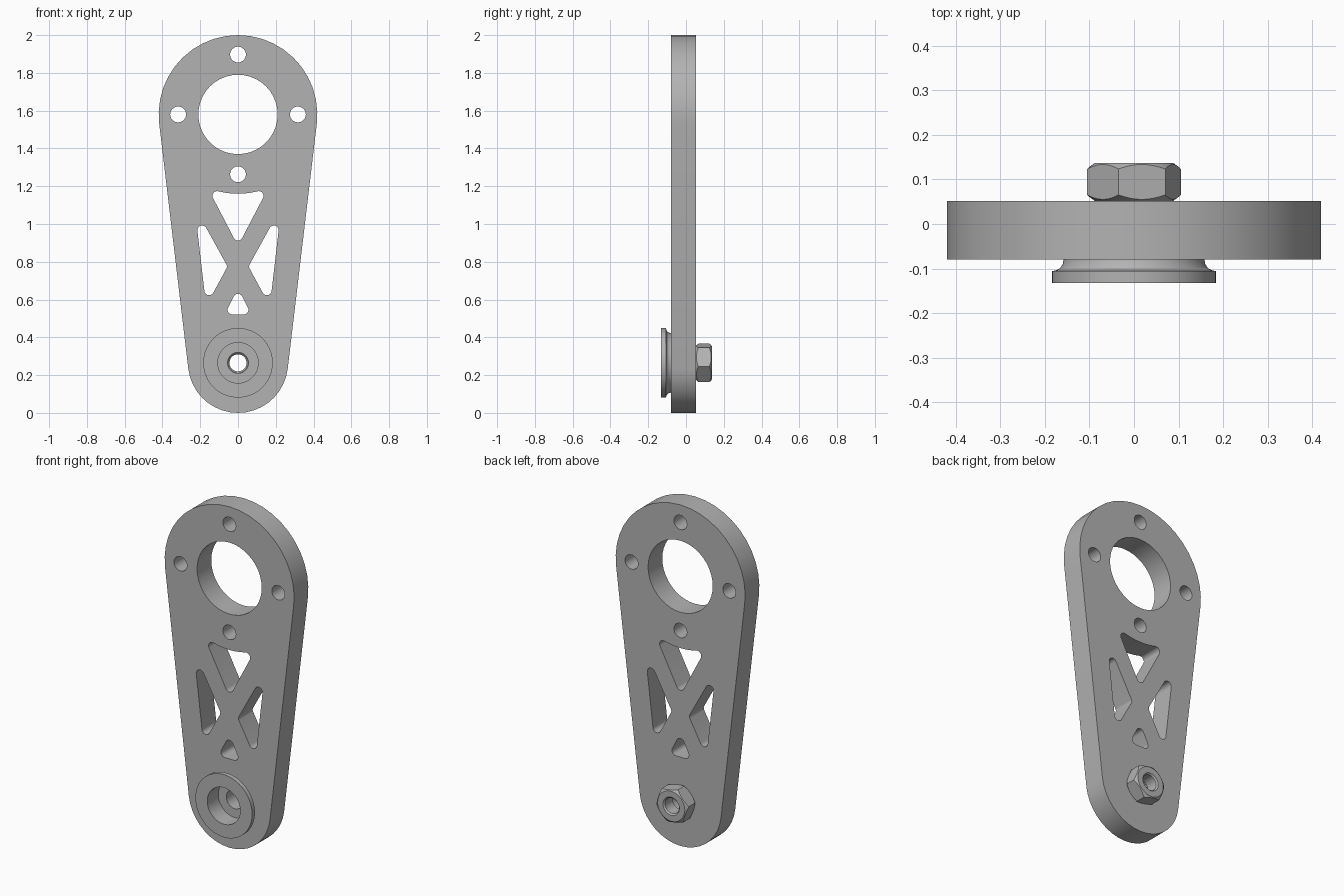
import bpy, bmesh
from math import sin, cos, pi, tau, acos, atan2, hypot, sqrt, radians
from mathutils import Matrix

if "Cube" in bpy.data.objects:
    bpy.data.objects.remove(bpy.data.objects["Cube"])

grey = bpy.data.materials.new("machined grey")
grey.use_nodes = True
colour = (0.45, 0.45, 0.45, 1)
grey.diffuse_color = colour
grey.node_tree.nodes["Principled BSDF"].inputs["Base Color"].default_value = colour

SEGMENTS = 40
FRONT, BACK = -0.08, 0.052      # plate faces
HUB_Z, RING_Z = 0.265, 1.58     # centres of the two rounded ends


def circle(x, z, r, n=SEGMENTS):
    return [(x + r * cos(tau * i / n), z + r * sin(tau * i / n)) for i in range(n)]


def rounded_loop(corners):
    """Outline stretched round counter-clockwise discs (x, z, radius)."""
    n = len(corners)
    normals = []
    for i, (x, z, r) in enumerate(corners):
        x2, z2, r2 = corners[(i + 1) % n]
        normals.append(atan2(z2 - z, x2 - x) - acos((r - r2) / hypot(x2 - x, z2 - z)))
    points = []
    for i, (x, z, r) in enumerate(corners):
        start = normals[i - 1]
        turn = (normals[i] - start) % tau
        if turn > 1.7 * pi:     # hollow corner: one mitred point
            angles = [start + (turn - tau) / 2]
        else:
            steps = max(4, round(turn / tau * SEGMENTS))
            angles = [start + turn * k / steps for k in range(steps + 1)]
        points += [(x + r * cos(a), z + r * sin(a)) for a in angles]
    return points


def make_object(name, bm):
    bmesh.ops.recalc_face_normals(bm, faces=bm.faces)
    mesh = bpy.data.meshes.new(name)
    bm.to_mesh(mesh)
    bm.free()
    mesh.materials.append(grey)
    ob = bpy.data.objects.new(name, mesh)
    bpy.context.collection.objects.link(ob)
    return ob


def extruded(name, loops, y0, y1):
    """Solid from an outline and its holes, between two depths."""
    bm = bmesh.new()
    for loop in loops:
        verts = [bm.verts.new((x, y0, z)) for x, z in loop]
        for i, v in enumerate(verts):
            bm.edges.new((verts[i - 1], v))
    bmesh.ops.triangle_fill(bm, edges=bm.edges[:], use_beauty=True)
    geom = bmesh.ops.extrude_face_region(bm, geom=bm.faces[:], use_keep_orig=True)["geom"]
    moved = [g for g in geom if isinstance(g, bmesh.types.BMVert)]
    bmesh.ops.translate(bm, verts=moved, vec=(0, y1 - y0, 0))
    return make_object(name, bm)


def turned(name, profile, steps=64):
    """Closed (radius, y) profile spun about the hub axis."""
    bm = bmesh.new()
    verts = [bm.verts.new((r, y, HUB_Z)) for r, y in profile]
    edges = [bm.edges.new((verts[i - 1], v)) for i, v in enumerate(verts)]
    bmesh.ops.spin(bm, geom=verts + edges, cent=(0, 0, HUB_Z), axis=(0, 1, 0),
                   angle=tau, steps=steps)
    bmesh.ops.remove_doubles(bm, verts=bm.verts, dist=1e-5)
    return make_object(name, bm)


def apply_boolean(target, other, operation):
    mod = target.modifiers.new("cut", "BOOLEAN")
    mod.object, mod.operation, mod.solver = other, operation, "EXACT"
    bpy.context.view_layer.objects.active = target
    bpy.ops.object.modifier_apply(modifier=mod.name)
    bpy.data.objects.remove(other)


def smooth(ob):
    bpy.ops.object.select_all(action="DESELECT")
    ob.select_set(True)
    bpy.context.view_layer.objects.active = ob
    bpy.ops.object.shade_smooth_by_angle(angle=radians(25))


# Plate outline, round holes and truss windows
outline = rounded_loop([(0, HUB_Z, 0.265), (0, RING_Z, 0.42)])
bolt_holes = [circle(0.317 * cos(a), RING_Z + 0.317 * sin(a), 0.042, 24)
              for a in (0, pi / 2, pi, 1.5 * pi)]
R = 0.025
top_arc = [(x, RING_Z - sqrt(0.445 ** 2 - x * x), R)
           for x in (0.11, 0.073, 0.037, 0, -0.037, -0.073, -0.11)]
top_window = rounded_loop([(0, 0.938, R)] + top_arc)
side_window = rounded_loop([(0.153, 0.648, R), (0.19, 0.967, R), (0.084, 0.775, R)])
mirrored_window = [(-x, z) for x, z in side_window]
small_window = rounded_loop([(-0.03, 0.546, R), (0.03, 0.546, R), (0, 0.605, R)])
plate = extruded("arm_plate", [outline, circle(0, RING_Z, 0.21), circle(0, HUB_Z, 0.055),
                               *bolt_holes, top_window, side_window, mirrored_window,
                               small_window], FRONT, BACK)

# Counterbore behind the collar
cutter = extruded("counterbore_cutter", [circle(0, HUB_Z, 0.107, 64)], -0.2, -0.03)
apply_boolean(plate, cutter, "DIFFERENCE")

# Flanged collar on the front
collar = turned("front_collar", [
    (0.107, FRONT), (0.158, FRONT), (0.16, -0.09), (0.166, -0.099), (0.175, -0.104),
    (0.184, -0.106), (0.184, -0.132), (0.107, -0.132)])

# Hexagonal nut on the back: hexagon prism trimmed by a chamfered turning
NUT_END = 0.137
hexagon = [(0.107 * cos(radians(49 + 60 * k)), HUB_Z + 0.107 * sin(radians(49 + 60 * k)))
           for k in range(6)]
nut = extruded("hex_nut", [hexagon], BACK - 0.02, NUT_END + 0.02)
chamfer = turned("nut_chamfer_cutter", [
    (0.045, BACK + 0.008), (0.053, BACK), (0.088, BACK), (0.112, BACK + 0.017),
    (0.112, NUT_END - 0.017), (0.088, NUT_END), (0.053, NUT_END), (0.045, NUT_END - 0.008)])
apply_boolean(nut, chamfer, "INTERSECT")

for part in (plate, collar, nut):
    smooth(part)
